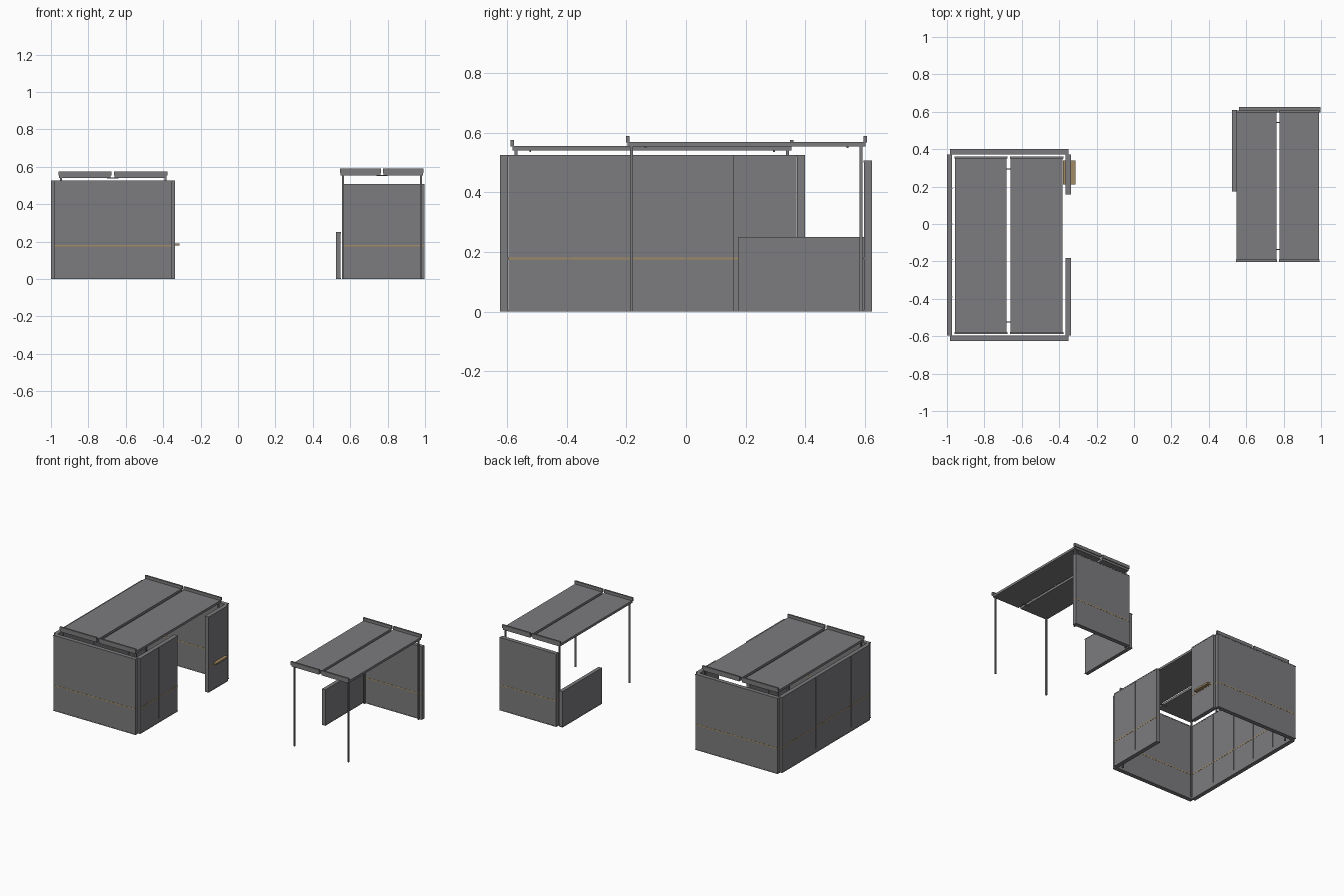
import bpy

cube = bpy.data.objects.get("Cube")
if cube:
    bpy.data.objects.remove(cube, do_unlink=True)


def material(name, rgb):
    m = bpy.data.materials.new(name)
    m.use_nodes = True
    m.diffuse_color = (*rgb, 1)
    m.node_tree.nodes["Principled BSDF"].inputs["Base Color"].default_value = (*rgb, 1)
    return m


grey = material("panel grey", (0.20, 0.20, 0.21))
tan = material("wood tan", (0.36, 0.26, 0.13))


def box(name, x, y, z, mat=grey):
    """Box spanning the (low, high) ranges on each axis."""
    bpy.ops.mesh.primitive_cube_add(size=1, location=[sum(r) / 2 for r in (x, y, z)])
    ob = bpy.context.object
    ob.name = name
    ob.scale = [r[1] - r[0] for r in (x, y, z)]
    bpy.ops.object.transform_apply(location=False, rotation=False, scale=True)
    ob.data.materials.append(mat)
    return ob


def grow(r, d):
    return (r[0] - d, r[1] + d)


def wall(name, x, y, height, stripe=True, seams=()):
    """Wall panel with edge rails, a trim stripe and seam covers."""
    rail = 0.006
    box(name, x, y, (rail, height - rail))
    for part, z in (("bottom_rail", (0, rail)), ("top_rail", (height - rail, height))):
        box(f"{name}_{part}", grow(x, 0.001), grow(y, 0.001), z)
    along_x = x[1] - x[0] > y[1] - y[0]
    if stripe:
        sx, sy = (x, grow(y, 0.001)) if along_x else (grow(x, 0.001), y)
        box(name + "_stripe", sx, sy, (0.174, 0.181), tan)
    for s in seams:
        box(name + "_seam", grow(x, 0.0015), (s - 0.002, s + 0.002), (0.03, height - rail))


def canopy(name, spans, y, z, posts_x, posts_y, foot=0.0):
    """Two roof slats with raised end bars, linking rods and four posts."""
    for x in spans:
        box(name + "_slat", x, y, (z, z + 0.016))
        for end in y:
            box(name + "_end_bar", grow(x, 0.004), (end - 0.006, end + 0.006),
                (z + 0.014, z + 0.036))
    for ry in (y[0] + 0.06, y[1] - 0.06):
        box(name + "_link_rod", (spans[0][1] - 0.02, spans[1][0] + 0.02),
            (ry - 0.003, ry + 0.003), (z - 0.004, z + 0.002))
    for px in posts_x:
        for py in posts_y:
            box(name + "_post", grow((px, px), 0.005), grow((py, py), 0.005), (foot, z))


# Large booth walls
H = 0.526
wall("large_front_wall", (-0.984, -0.352), (-0.624, -0.597), H)
wall("large_back_wall", (-0.984, -0.352), (0.372, 0.399), H)
wall("large_long_wall", (-0.999, -0.973), (-0.596, 0.371), H,
     seams=(-0.39, -0.19, 0.0, 0.19))
wall("large_entry_wall_front", (-0.364, -0.337), (-0.596, -0.182), H, seams=(-0.39,))
wall("large_entry_wall_back", (-0.364, -0.337), (0.158, 0.371), H)

# Shelf passing through the entry wall
box("shelf", (-0.38, -0.314), (0.21, 0.34), (0.178, 0.19), tan)

# Large booth roof
canopy("large_roof", ((-0.957, -0.681), (-0.659, -0.381)), (-0.583, 0.355), 0.54,
       (-0.947, -0.388), (-0.57, 0.34))

# Small booth walls
wall("small_back_wall", (0.562, 0.997), (0.597, 0.624), 0.507)
wall("small_half_wall", (0.525, 0.549), (0.176, 0.608), 0.25, stripe=False)

# Small booth roof
canopy("small_roof", ((0.549, 0.761), (0.779, 0.988)), (-0.196, 0.602), 0.554,
       (0.562, 0.978), (-0.183, 0.588))
